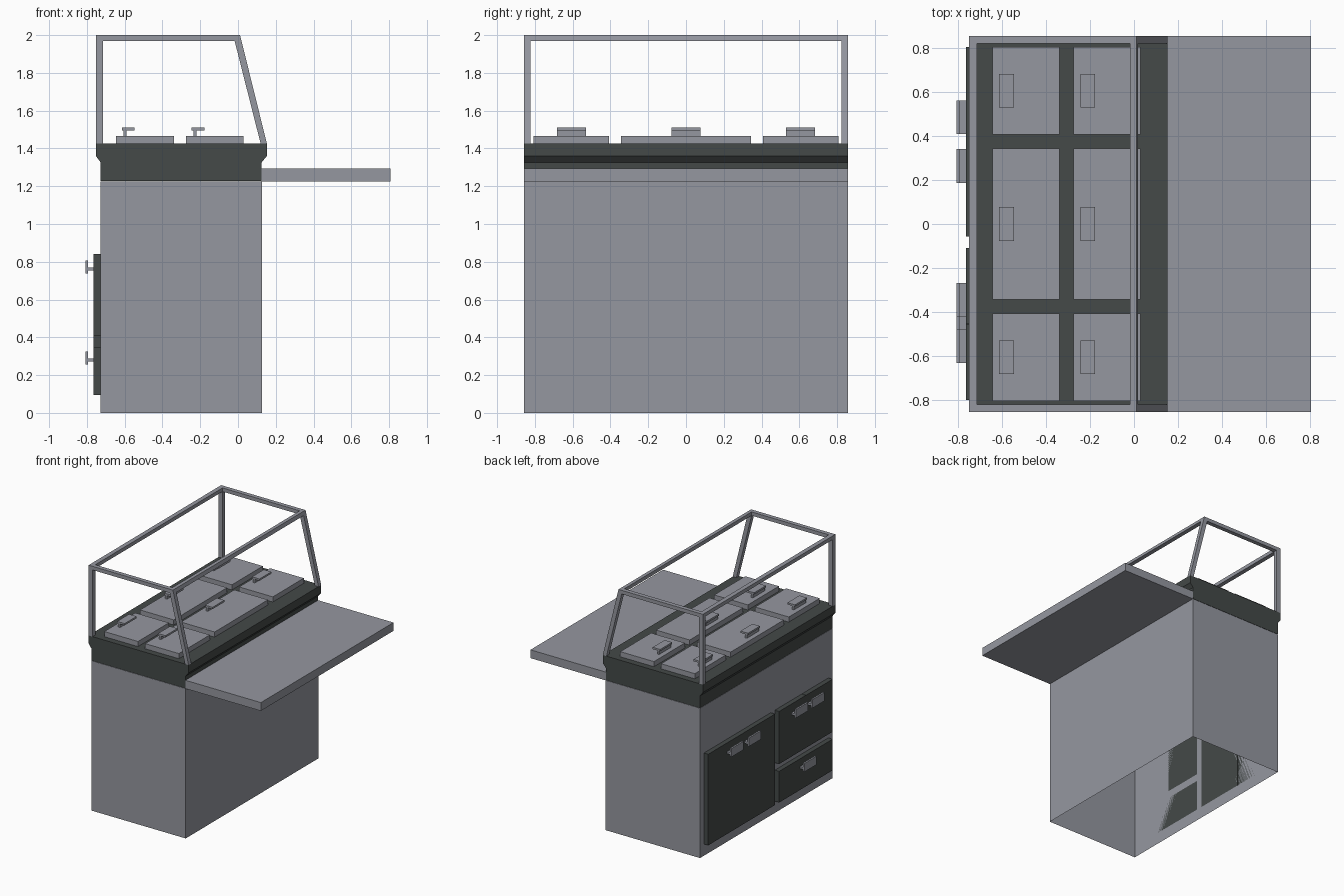
import bpy, bmesh

if "Cube" in bpy.data.objects:
    bpy.data.objects.remove(bpy.data.objects["Cube"])


def material(name, rgb):
    m = bpy.data.materials.new(name)
    m.diffuse_color = (*rgb, 1)
    m.use_nodes = True
    m.node_tree.nodes["Principled BSDF"].inputs["Base Color"].default_value = m.diffuse_color
    return m


STEEL = material("steel grey", (0.30, 0.31, 0.35))
DARK = material("dark trim", (0.058, 0.067, 0.065))


def finish(name, bm, mat):
    bmesh.ops.recalc_face_normals(bm, faces=bm.faces)
    me = bpy.data.meshes.new(name)
    bm.to_mesh(me)
    bm.free()
    me.materials.append(mat)
    ob = bpy.data.objects.new(name, me)
    bpy.context.collection.objects.link(ob)
    return ob


def prism(name, profile, y0, y1, mat):
    """Extrude an (x, z) profile along y."""
    bm = bmesh.new()
    f = bm.faces.new([bm.verts.new((x, y0, z)) for x, z in profile])
    ext = bmesh.ops.extrude_face_region(bm, geom=[f])
    vs = [v for v in ext["geom"] if isinstance(v, bmesh.types.BMVert)]
    bmesh.ops.translate(bm, verts=vs, vec=(0, y1 - y0, 0))
    # keep the starting cap when the extrude removes it
    if len(bm.faces) < len(profile) + 2:
        bmesh.ops.holes_fill(bm, edges=bm.edges[:], sides=0)
    return finish(name, bm, mat)


def box(name, x, y, z, mat):
    return prism(name, [(x[0], z[0]), (x[1], z[0]), (x[1], z[1]), (x[0], z[1])],
                 y[0], y[1], mat)


W = 0.857            # half length along y
X0, X1 = -0.727, 0.127

# cabinet body, open underneath
body = box("cabinet_body", (X0, X1), (-W, W), (0, 1.225), STEEL)
bm = bmesh.new()
bm.from_mesh(body.data)
bottom = [f for f in bm.faces if f.calc_center_median().z < 0.01]
bmesh.ops.delete(bm, geom=bottom, context='FACES_ONLY')
bm.to_mesh(body.data)
bm.free()

# flared counter rim
prism("counter_rim", [(X0, 1.227), (0.123, 1.227), (0.125, 1.326), (0.153, 1.36),
                      (0.153, 1.425), (-0.752, 1.425), (-0.752, 1.36), (X0, 1.326)],
      -W, W, DARK)

# serving shelf
box("serving_shelf", (0.124, 0.807), (-W, W), (1.225, 1.293), STEEL)

# food well lids with T handles
for col, x in enumerate((-0.645, -0.275)):
    for row, (y0, y1) in enumerate(((-0.807, -0.407), (-0.345, 0.345), (0.407, 0.807))):
        n = f"{col}_{row}"
        yc = (y0 + y1) / 2
        hy = (yc - 0.077, yc + 0.077)
        box("lid_" + n, (x, x + 0.305), (y0, y1), (1.425, 1.467), STEEL)
        box("lid_handle_stem_" + n, (x + 0.04, x + 0.056), hy, (1.467, 1.496), STEEL)
        box("lid_handle_grip_" + n, (x + 0.03, x + 0.098), hy, (1.496, 1.511), STEEL)

# glass guard frame: end frames joined by two long bars
T = 0.035
for side, (y0, y1) in (("front", (-W, -W + T)), ("back", (W - T, W))):
    box(f"{side}_upright", (-0.752, -0.716), (y0, y1), (1.425, 1.97), STEEL)
    box(f"{side}_top_rail", (-0.752, -0.018), (y0, y1), (1.97, 2.0), STEEL)
    prism(f"{side}_slanted_post", [(0.12, 1.425), (0.153, 1.425), (0.011, 2.0),
                                   (-0.018, 2.0), (-0.018, 1.97)], y0, y1, STEEL)
box("left_long_bar", (-0.752, -0.716), (-W + T, W - T), (1.97, 2.0), STEEL)
prism("right_long_bar", [(-0.018, 1.97), (0.0184, 1.97), (0.011, 2.0), (-0.018, 2.0)],
      -W + T, W - T, STEEL)

# cabinet doors and drawer on the service side
DX = (-0.766, X0)
for name, y, z in (("wide_door", (-0.058, 0.807), (0.095, 0.84)),
                   ("small_door_a", (-0.454, -0.11), (0.41, 0.84)),
                   ("small_door_b", (-0.802, -0.457), (0.41, 0.84)),
                   ("drawer", (-0.802, -0.11), (0.095, 0.35))):
    box(name, DX, y, z, DARK)
# dark seam seen from inside the cabinet
box("door_seam", (X0 - 0.002, X0 + 0.003), (0.372, 0.378), (0.095, 0.84), DARK)

# door and drawer handles
for i, (yc, z) in enumerate(((0.487, 0.737), (0.264, 0.737), (-0.345, 0.737),
                             (-0.557, 0.737), (-0.455, 0.255))):
    hy = (yc - 0.077, yc + 0.077)
    box(f"door_handle_stem_{i}", (-0.794, -0.766), hy, (z + 0.016, z + 0.032), STEEL)
    box(f"door_handle_grip_{i}", (-0.808, -0.794), hy, (z, z + 0.069), STEEL)
